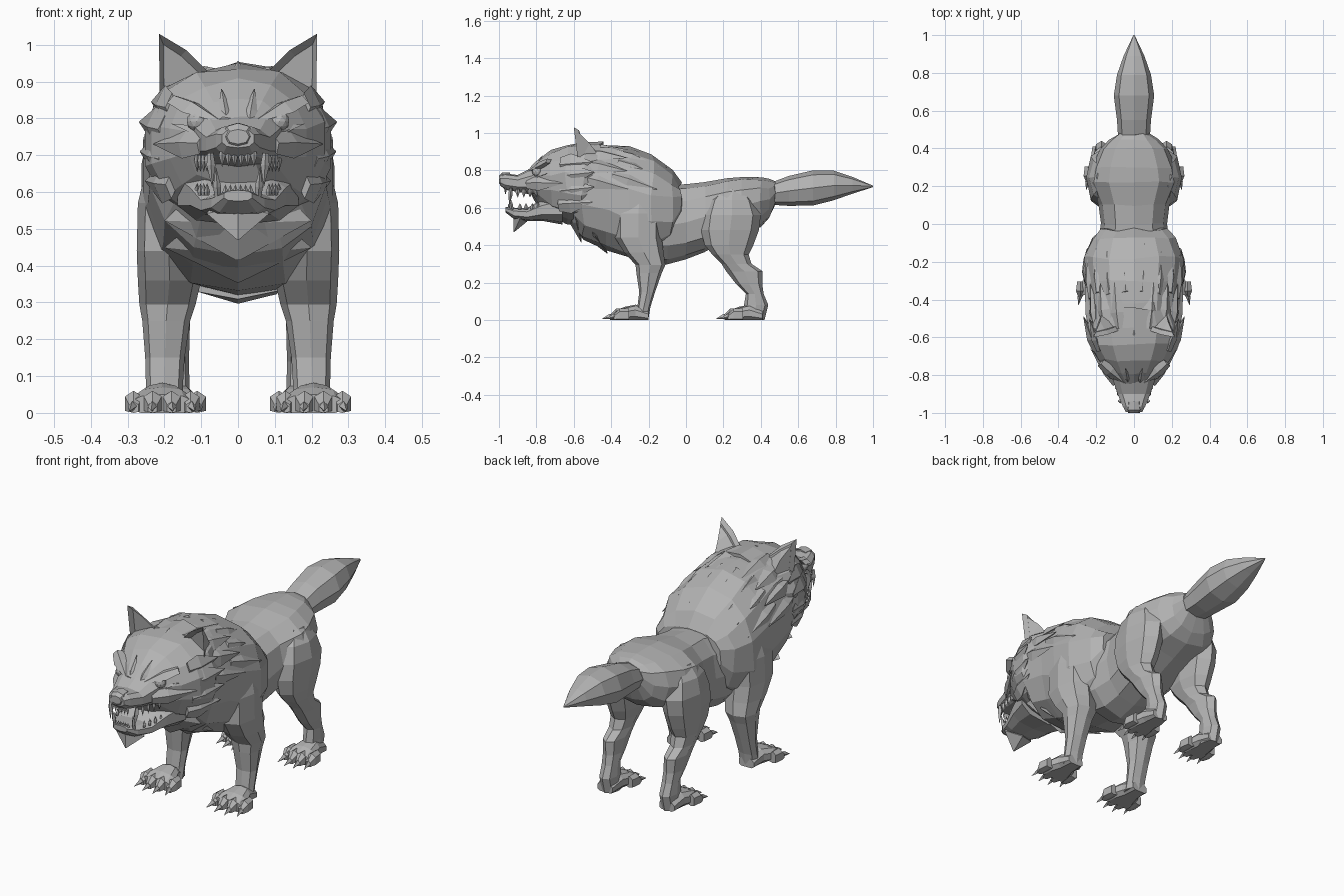
import bpy, bmesh, math, random
from mathutils import Vector

random.seed(4)
if "Cube" in bpy.data.objects:
    bpy.data.objects.remove(bpy.data.objects["Cube"], do_unlink=True)

GREY = (0.45, 0.45, 0.45, 1)
fur = bpy.data.materials.new("fur_grey")
fur.use_nodes = True
fur.diffuse_color = GREY
fur.node_tree.nodes["Principled BSDF"].inputs["Base Color"].default_value = GREY


def finish(name, bm, mirror=False):
    bmesh.ops.recalc_face_normals(bm, faces=bm.faces[:])
    mesh = bpy.data.meshes.new(name)
    bm.to_mesh(mesh)
    bm.free()
    mesh.materials.append(fur)
    ob = bpy.data.objects.new(name, mesh)
    bpy.context.scene.collection.objects.link(ob)
    if mirror:
        mod = ob.modifiers.new("mirror", "MIRROR")
        mod.use_mirror_merge = False


def circle(n, power):
    """Unit ring, slightly squared off, with a point at the top."""
    for k in range(n):
        a = math.pi / 2 + math.tau * k / n
        c, s = math.cos(a), math.sin(a)
        yield (math.copysign(abs(c) ** power, c), math.copysign(abs(s) ** power, s))


def bridge(bm, rings):
    loops = [[bm.verts.new(p) for p in ring] for ring in rings]
    for a, b in zip(loops, loops[1:]):
        for i in range(len(a)):
            j = (i + 1) % len(a)
            bm.faces.new((a[i], a[j], b[j], b[i]))
    bm.faces.new(loops[0])
    bm.faces.new(loops[-1])


def tube_y(bm, sections, n=12, power=0.85, x=0, jitter=0.0):
    """Sections are (y, bottom, top, half width)."""
    rings = []
    for y, lo, hi, w in sections:
        ring = []
        for u, v in circle(n, power):
            dy, dz = (random.uniform(-jitter, jitter) for _ in "ab")
            z = (lo + hi) / 2 + v * (hi - lo) / 2 + dz
            ring.append(Vector((x + u * w, y + dy, max(z, 0))))
        rings.append(ring)
    bridge(bm, rings)


def tube_z(bm, sections, n=8, power=0.8):
    """Sections are (z, front, back, inner x, outer x)."""
    bridge(bm, [[Vector(((a + b) / 2 + u * (b - a) / 2, (f + k) / 2 + v * (k - f) / 2, z))
                 for u, v in circle(n, power)] for z, f, k, a, b in sections])


def spike(bm, a, b, normal, w, t):
    """Flattened pointed tuft from a to b."""
    a, b, normal = Vector(a), Vector(b), Vector(normal)
    side = (b - a).cross(normal).normalized()
    up = side.cross(b - a).normalized()
    rings = []
    for f, s in ((0, 0.7), (0.35, 1), (1, 0.03)):
        p = a.lerp(b, f)
        rings.append([p + side * w * s, p + up * t * s, p - side * w * s, p - up * t * s])
    bridge(bm, rings)


# Torso, mane and tail
mane_sections = [(-.63, .53, .925, .2), (-.55, .43, .945, .245), (-.42, .375, .94, .25),
                 (-.3, .335, .92, .262), (-.18, .32, .875, .268), (-.08, .38, .8, .225),
                 (-.03, .52, .73, .18)]
bm = bmesh.new()
tube_y(bm, mane_sections, 14, 0.85, jitter=0.01)
finish("mane", bm)

bm = bmesh.new()
tube_y(bm, [(-.18, .31, .72, .2), (-.1, .3, .72, .19), (0, .32, .73, .175), (.1, .36, .74, .188),
            (.22, .42, .758, .24), (.3, .46, .765, .225), (.4, .5, .76, .18),
            (.445, .545, .75, .13), (.475, .62, .74, .085)], 12, 0.85, jitter=0.005)
finish("torso", bm)

bm = bmesh.new()
tube_y(bm, [(.4, .62, .745, .08), (.47, .615, .74, .085), (.55, .61, .77, .09),
            (.68, .612, .8, .107), (.79, .64, .798, .09), (.89, .675, .765, .055),
            (1, .71, .718, .003)], 8)
finish("tail", bm)

# Head: skull, muzzle and lower jaw
bm = bmesh.new()
tube_y(bm, [(-.84, .68, .8, .09), (-.785, .61, .86, .14), (-.72, .56, .91, .19),
            (-.64, .52, .94, .24), (-.55, .5, .95, .258), (-.45, .55, .945, .22)], 14, 0.9, jitter=0.01)
spike(bm, (0, -.8, .83), (0, -.56, .955), (0, -.5, 1), .05, .016)
finish("skull", bm)

bm = bmesh.new()
tube_y(bm, [(-.995, .72, .77, .045), (-.965, .695, .783, .062), (-.9, .685, .775, .09),
            (-.83, .67, .81, .115), (-.74, .65, .865, .145)], 10, 0.75)
finish("muzzle", bm)

bm = bmesh.new()
tube_y(bm, [(-.965, .575, .605, .04), (-.92, .54, .6, .075), (-.85, .53, .598, .105),
            (-.77, .53, .645, .135), (-.66, .51, .69, .17)], 10, 0.75)
spike(bm, (0, -.87, .58), (0, -.92, .47), (0, -1, 0), .085, .04)
finish("lower_jaw", bm)

bm = bmesh.new()
tube_y(bm, [(-1, .73, .77, .03), (-.985, .715, .787, .042), (-.94, .73, .788, .035)], 8)
finish("nose", bm)

# Eyes with slanted brows, lids and cheekbones
bm = bmesh.new()
bmesh.ops.create_icosphere(bm, subdivisions=2, radius=.028)
bmesh.ops.translate(bm, verts=bm.verts[:], vec=(.112, -.795, .792))
finish("eye", bm, True)

bm = bmesh.new()
spike(bm, (.175, -.735, .85), (.035, -.855, .785), (0, -.5, 1), .035, .02)
spike(bm, (.06, -.83, .755), (.18, -.74, .785), (0, -.6, 1), .025, .015)
spike(bm, (.03, -.84, .785), (.045, -.765, .88), (0, -1, .6), .02, .014)
spike(bm, (.1, -.85, .73), (.23, -.66, .73), (1, -1, .3), .04, .02)
finish("brow", bm, True)

# Teeth: canines, incisors and side teeth
bm = bmesh.new()
spike(bm, (.075, -.935, .705), (.07, -.945, .612), (0, -1, 0), .012, .012)
spike(bm, (.055, -.93, .585), (.06, -.945, .668), (0, -1, 0), .011, .011)
for i in range(3):
    x = .009 + i * .017
    spike(bm, (x, -.965, .715), (x, -.965, .668), (0, -1, 0), .009, .007)
    spike(bm, (x * .8, -.945, .59), (x * .8, -.95, .62), (0, -1, 0), .008, .007)
for i in range(4):
    y, x = -.9 + i * .033, .084 + i * .009
    spike(bm, (x, y, .7), (x, y, .654), (1, 0, 0), .012, .008)
    spike(bm, (x, y + .012, .59), (x, y + .012, .624), (1, 0, 0), .012, .008)
finish("teeth", bm, True)

# Ears with a sunken inner face
bm = bmesh.new()
inner, bend, tip, outer, back, ridge = [bm.verts.new(p) for p in (
    (.07, -.56, .915), (.14, -.585, .985), (.215, -.6, 1.03), (.212, -.575, .83),
    (.165, -.45, .855), (.18, -.515, .945))]
front = bm.faces.new((inner, bend, tip, outer))
for f in ((inner, back, ridge, bend), (bend, ridge, tip), (tip, ridge, outer), (ridge, back, outer),
          (inner, outer, back)):
    bm.faces.new(f)
bmesh.ops.recalc_face_normals(bm, faces=bm.faces[:])
bmesh.ops.inset_individual(bm, faces=[front], thickness=.013)
bmesh.ops.translate(bm, verts=front.verts[:], vec=(-.005, .025, -.005))
finish("ear", bm, True)


# Long fur tufts swept back over the mane
def mane_point(y, angle, lift):
    for (y0, l0, h0, w0), (y1, l1, h1, w1) in zip(mane_sections, mane_sections[1:]):
        if y <= y1:
            break
    f = (y - y0) / (y1 - y0)
    lo, hi, w = l0 + (l1 - l0) * f, h0 + (h1 - h0) * f, w0 + (w1 - w0) * f
    c, s = math.cos(angle), math.sin(angle)
    return Vector(((w + lift) * c ** .85, y, (lo + hi) / 2 + ((hi - lo) / 2 + lift) * s ** .85))


bm = bmesh.new()
for row, start in enumerate((-.55, -.38)):
    for i in range(4):
        ang = math.radians(14 + i * 20 + row * 9)
        y = start + random.uniform(-.02, .02)
        p = mane_point(y, ang, -.012)
        q = mane_point(y + random.uniform(.22, .26), ang - .06, .002)
        spike(bm, p, q, (math.cos(ang), 0, math.sin(ang)), .045, .024)
finish("mane_tufts", bm, True)

# Cheek ruff and layered chest fur
bm = bmesh.new()
for a, b in (((.18, -.67, .83), (.235, -.5, .845)), ((.2, -.67, .77), (.268, -.49, .79)),
             ((.2, -.67, .69), (.266, -.49, .71)), ((.18, -.68, .62), (.252, -.5, .63))):
    spike(bm, a, b, (1, -.3, 0), .055, .026)
finish("cheek_ruff", bm, True)

bm = bmesh.new()
spike(bm, (0, -.6, .58), (0, -.56, .415), (0, -1, -.2), .2, .035)
spike(bm, (0, -.52, .5), (0, -.42, .355), (0, -1, -.4), .2, .04)
finish("chest_fur", bm)

# Front legs
bm = bmesh.new()
tube_z(bm, [(.68, -.32, -.17, .12, .245), (.57, -.38, -.13, .1, .272), (.44, -.38, -.13, .1, .275),
            (.36, -.33, -.12, .1, .272), (.295, -.27, -.11, .115, .268), (.25, -.265, -.13, .13, .26),
            (.15, -.25, -.165, .145, .252), (.07, -.26, -.19, .15, .25), (.01, -.28, -.2, .15, .25)])
finish("front_leg", bm, True)

# Hind legs
bm = bmesh.new()
tube_z(bm, [(.7, .18, .32, .04, .2), (.64, .12, .37, .06, .238), (.56, .09, .4, .08, .253),
            (.48, .08, .39, .09, .25), (.4, .1, .36, .1, .24), (.35, .14, .335, .115, .232),
            (.3, .19, .35, .125, .225), (.26, .215, .41, .13, .22), (.19, .27, .408, .132, .215),
            (.14, .32, .415, .133, .212), (.08, .31, .44, .132, .212), (0, .29, .42, .132, .212)],
       power=0.92)
finish("hind_leg", bm, True)


# Paws with four toes and claws
def paw(name, x, heel, wide):
    bm = bmesh.new()
    tube_y(bm, [(heel, -.01, .05, .045), (heel - .07, -.01, .082, .055),
                (heel - .13, -.01, .07, .08 * wide), (heel - .175, -.01, .05, .088 * wide)], 10, x=x)
    for i in range(4):
        u = (i - 1.5) * .05 * wide
        reach = heel - (.205 if i in (1, 2) else .185)
        tube_y(bm, [(reach + .08, -.01, .06, .02), (reach + .03, -.01, .06, .027),
                    (reach, -.005, .03, .014)], 6, x=x + u)
        spike(bm, (x + u, reach + .02, .024), (x + u * 1.15, reach - .045, .005), (0, 0, 1), .012, .014)
    finish(name, bm, True)


paw("front_paw", .206, -.2, 1.03)
paw("hind_paw", .177, .41, .88)
